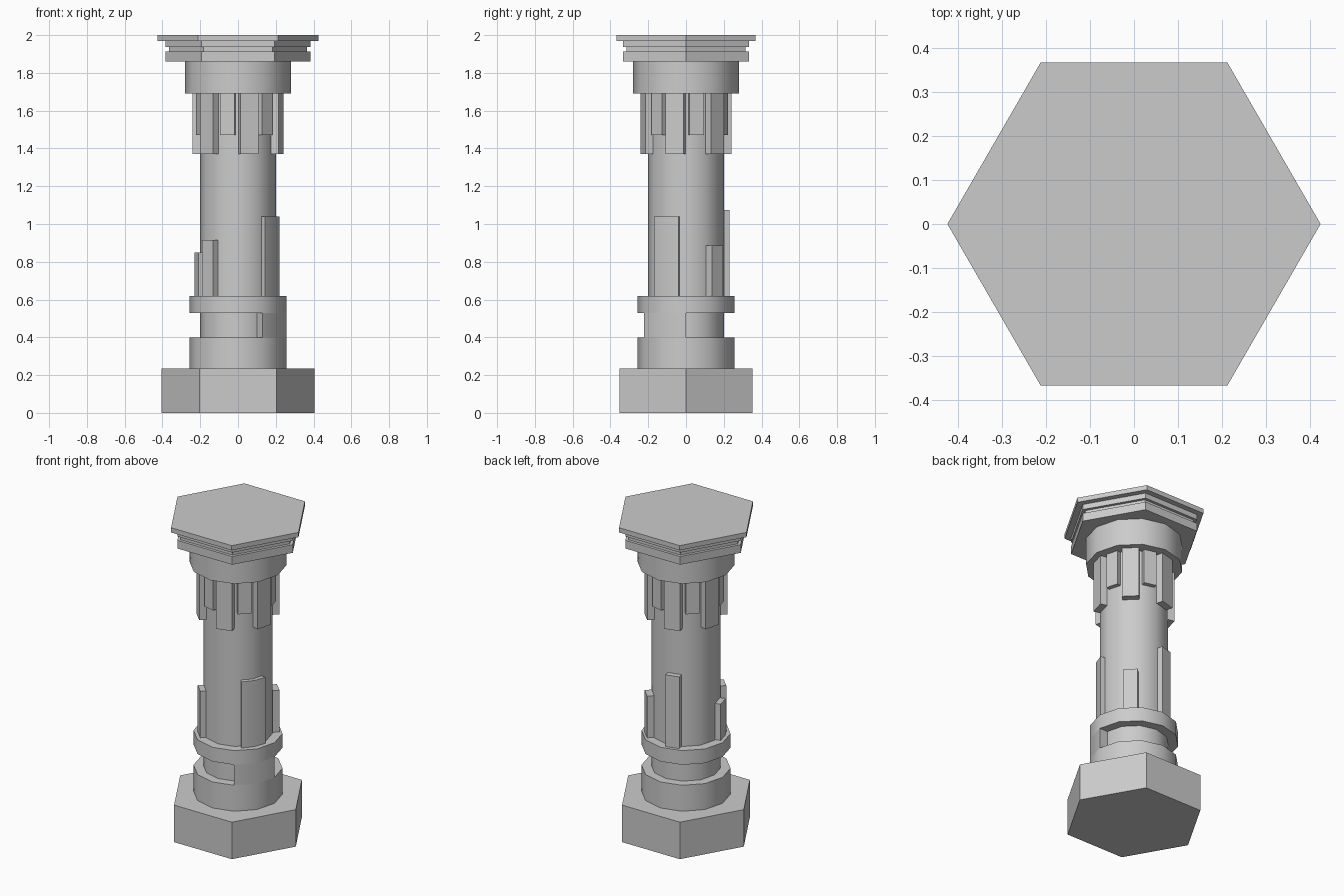
import bpy, bmesh
from math import cos, sin, radians

if "Cube" in bpy.data.objects:
    bpy.data.objects.remove(bpy.data.objects["Cube"])


def finish(name, bm, smooth=False):
    bmesh.ops.recalc_face_normals(bm, faces=bm.faces)
    mesh = bpy.data.meshes.new(name)
    bm.to_mesh(mesh)
    bm.free()
    ob = bpy.data.objects.new(name, mesh)
    bpy.context.collection.objects.link(ob)
    if smooth:
        bpy.context.view_layer.objects.active = ob
        ob.select_set(True)
        bpy.ops.object.shade_smooth_by_angle(angle=radians(40))
        ob.select_set(False)
    return ob


def lathe(name, profile, sides, smooth=False):
    """Revolve (radius, z) points around z and cap both ends."""
    bm = bmesh.new()
    rings = []
    for r, z in profile:
        angles = [radians(360 * i / sides) for i in range(sides)]
        rings.append([bm.verts.new((r * cos(a), r * sin(a), z)) for a in angles])
    for lo, hi in zip(rings, rings[1:]):
        for i in range(sides):
            j = (i + 1) % sides
            bm.faces.new((lo[i], lo[j], hi[j], hi[i]))
    bm.faces.new(rings[0])
    bm.faces.new(rings[-1])
    return finish(name, bm, smooth)


def prism(name, points, z0, z1, smooth=False):
    """Extrude a plan outline upwards."""
    bm = bmesh.new()
    base = bm.faces.new([bm.verts.new((x, y, z0)) for x, y in points])
    ext = bmesh.ops.extrude_face_region(bm, geom=[base])
    top = [v for v in ext["geom"] if isinstance(v, bmesh.types.BMVert)]
    bmesh.ops.translate(bm, verts=top, vec=(0, 0, z1 - z0))
    return finish(name, bm, smooth)


def arc_block(name, angles, r_in, r_out, z0, z1):
    polar = [(r_out, a) for a in angles] + [(r_in, a) for a in reversed(angles)]
    pts = [(r * cos(radians(a)), r * sin(radians(a))) for r, a in polar]
    return prism(name, pts, z0, z1, True)


def bar(name, angle, dist, half, z0, z1):
    """Upright strip on the shaft facing the given direction."""
    c, s = cos(radians(angle)), sin(radians(angle))
    plan = [(0.17, -half), (dist, -half), (dist, half), (0.17, half)]
    return prism(name, [(d * c - w * s, d * s + w * c) for d, w in plan], z0, z1)


# Hexagonal foot and stepped cap
lathe("hex_base", [(0.406, 0), (0.406, 0.235)], 6)
lathe("hex_cap", [(0.385, 1.86), (0.385, 1.912), (0.365, 1.912), (0.365, 1.937),
                  (0.385, 1.937), (0.385, 1.97), (0.425, 1.97), (0.425, 2.0)], 6)

# Shaft with lower rings and upper collar
lathe("shaft", [(0.257, 0.235), (0.257, 0.40), (0.2, 0.40), (0.2, 0.53),
                (0.257, 0.53), (0.257, 0.62), (0.2, 0.62), (0.2, 1.69),
                (0.28, 1.69), (0.28, 1.86)], 12, True)

# Unbroken part of the lower groove
arc_block("groove_fill", [-60, -30, 0], 0.2, 0.257, 0.40, 0.53)

# Alternating long and short strips under the collar
for i in range(6):
    bar(f"long_strip_{i}", 45 + 60 * i, 0.235, 0.049, 1.37, 1.69)
    bar(f"short_strip_{i}", 15 + 60 * i, 0.22, 0.039, 1.47, 1.69)

# Uneven strips above the lower ring
arc_block("wide_lower_strip", [-50, -30, -10], 0.18, 0.222, 0.62, 1.04)
for i, (angle, top) in enumerate([(45, 0.885), (105, 1.075), (195, 0.85), (225, 0.915)]):
    bar(f"lower_strip_{i}", angle, 0.228 if i % 2 or i == 2 else 0.235, 0.042, 0.62, top)
